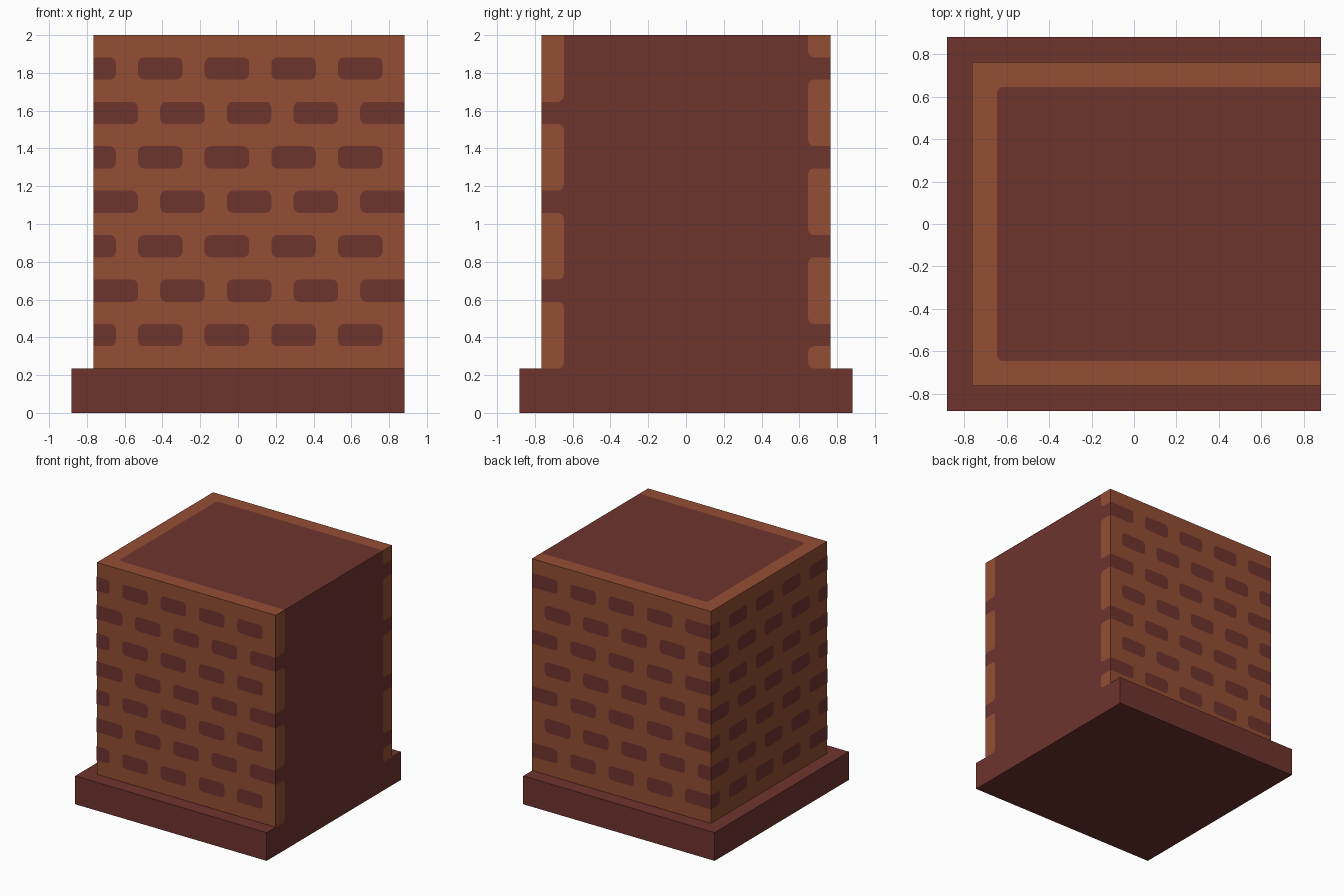
import bpy, bmesh, math
from mathutils import Vector

if "Cube" in bpy.data.objects:
    bpy.data.objects.remove(bpy.data.objects["Cube"])

U = 2 / 17          # one brick module
EPS = 0.002         # plate offset
R = 0.03            # rounded patch corner


def material(name, rgb):
    m = bpy.data.materials.new(name)
    m.diffuse_color = (*rgb, 1)
    m.use_nodes = True
    m.node_tree.nodes["Principled BSDF"].inputs["Base Color"].default_value = m.diffuse_color
    return m


dark = material("dark brick red", (0.156, 0.034, 0.027))
light = material("light brick orange", (0.296, 0.076, 0.034))


def add_object(name, bm, mats):
    me = bpy.data.meshes.new(name)
    bm.to_mesh(me)
    bm.free()
    for m in mats:
        me.materials.append(m)
    ob = bpy.data.objects.new(name, me)
    bpy.context.collection.objects.link(ob)
    return ob


def box(name, lo, hi, mats):
    bm = bmesh.new()
    bmesh.ops.create_cube(bm, size=1)
    for v in bm.verts:
        v.co = Vector([(a + b) / 2 + c * (b - a) for a, b, c in zip(lo, hi, v.co)])
    bm.normal_update()
    return add_object(name, bm, mats), bm


def patch(bm, rect, place, normal, rounded):
    """Flat rectangle; rounded flags go s0t0, s1t0, s1t1, s0t1."""
    s0, t0, s1, t1 = rect
    pts = []
    for k, (s, t, ds, dt) in enumerate([(s0, t0, 1, 1), (s1, t0, -1, 1),
                                        (s1, t1, -1, -1), (s0, t1, 1, -1)]):
        if not rounded[k]:
            pts.append((s, t))
            continue
        c = (s + ds * R, t + dt * R)
        for i in range(4):
            a = math.pi + k * math.pi / 2 + i * math.pi / 6
            pts.append((c[0] + R * math.cos(a), c[1] + R * math.sin(a)))
    f = bm.faces.new([bm.verts.new(Vector(place(*p)) + Vector(normal) * EPS) for p in pts])
    f.normal_update()
    if f.normal.dot(Vector(normal)) < 0:
        f.normal_flip()


# plinth and wall block (cut side, +x, is dark)
E, W, TOP = 7.5 * U, 6.5 * U, 17 * U
box("plinth", (-E, -E, 0), (E, E, 2 * U), [dark])
block, _ = box("wall_block", (-W, -W, 2 * U), (E, W, TOP), [light, dark])
for p in block.data.polygons:
    p.material_index = 1 if p.normal.x > 0.9 else 0

# bricks: courses run continuously along front, left and back, mortar every third module
walls = [
    ("front_bricks", 0, 14, lambda s, t: (E - s, -W, t), (0, -1, 0)),
    ("left_bricks", 13, 13, lambda s, t: (-W, -W + s, t), (-1, 0, 0)),
    ("back_bricks", 25, 14, lambda s, t: (-W + s, W, t), (0, 1, 0)),
]
for name, start, count, place, normal in walls:
    bm = bmesh.new()
    for row in range(7):
        z = (3 + 2 * row) * U
        gap = 0 if row % 2 == 0 else 2
        run = None
        for i in range(count + 1):
            is_gap = i == count or (start + i) % 3 == gap
            if not is_gap and run is None:
                run = i
            elif is_gap and run is not None:
                a, b = run > 0, i < count
                patch(bm, (run * U, z, i * U, z + U), place, normal, (a, b, b, a))
                run = None
    add_object(name, bm, [dark])

# dark filling on top, open towards the cut side
bm = bmesh.new()
patch(bm, (-W + U, -W + U, E, W - U), lambda s, t: (s, t, TOP), (0, 0, 1),
      (True, False, False, True))
add_object("top_filling", bm, [dark])

# light wall ends seen on the cut side
bm = bmesh.new()
for side, spans in ((-1, [(2, 5), (6, 9), (10, 13), (14, 17)]),
                    (1, [(2, 3), (4, 7), (8, 11), (12, 15), (16, 17)])):
    for a, b in spans:
        patch(bm, (0, a * U, U, b * U), lambda s, t: (E, side * (W - s), t), (1, 0, 0),
              (False, True, b < 17, False))
add_object("cut_wall_ends", bm, [light])
